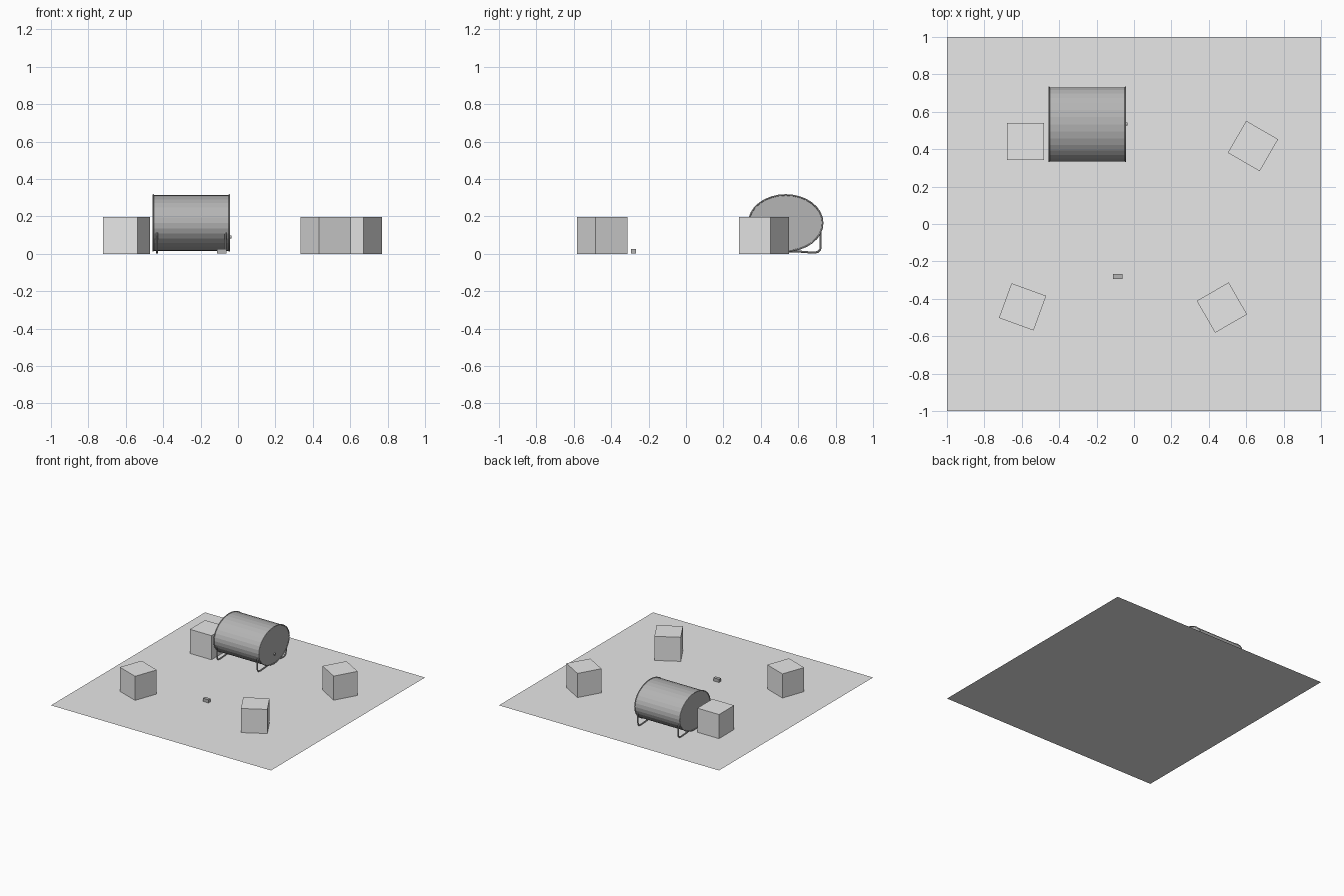
import bpy
import math
from mathutils import Matrix

cube = bpy.data.objects.get("Cube")
if cube:
    bpy.data.objects.remove(cube, do_unlink=True)


def make_material(name, grey):
    mat = bpy.data.materials.new(name)
    mat.use_nodes = True
    colour = (grey, grey, grey, 1)
    mat.diffuse_color = colour
    mat.node_tree.nodes["Principled BSDF"].inputs["Base Color"].default_value = colour
    return mat


light_grey = make_material("light grey", 0.8)
mid_grey = make_material("mid grey", 0.46)


def finish(name, mat):
    obj = bpy.context.object
    obj.name = name
    obj.data.materials.append(mat)
    return obj


def box(name, centre, size, mat, base=0.0, turn=0.0):
    bpy.ops.mesh.primitive_cube_add(size=1)
    obj = finish(name, mat)
    x, y = centre
    place = Matrix.Translation((x, y, base + size[2] / 2))
    place = place @ Matrix.Rotation(math.radians(turn), 4, "Z")
    obj.data.transform(place @ Matrix.Diagonal((*size, 1)))
    return obj


def tube(name, points, radius, closed=False):
    """Round tube through the points, turned into a mesh."""
    curve = bpy.data.curves.new(name, "CURVE")
    curve.dimensions = "3D"
    curve.bevel_depth = radius
    curve.bevel_resolution = 2
    curve.use_fill_caps = True
    spline = curve.splines.new("POLY")
    spline.points.add(len(points) - 1)
    for point, co in zip(spline.points, points):
        point.co = (*co, 1)
    spline.use_cyclic_u = closed
    obj = bpy.data.objects.new(name, curve)
    bpy.context.collection.objects.link(obj)
    bpy.ops.object.select_all(action="DESELECT")
    bpy.context.view_layer.objects.active = obj
    obj.select_set(True)
    bpy.ops.object.convert(target="MESH")
    obj = finish(name, mid_grey)
    bpy.ops.object.shade_smooth_by_angle()
    return obj


# Ground sheet
bpy.ops.mesh.primitive_plane_add(size=2)
finish("ground", light_grey)

# Four crates standing at different angles
crates = [("back_right", -0.58, 0.442, 0), ("back_left", 0.636, 0.417, -30),
          ("front_right", -0.596, -0.443, -20), ("front_left", 0.47, -0.447, 30)]
for label, x, y, turn in crates:
    box("crate_" + label, (x, y), (0.197, 0.197, 0.198), light_grey, turn=turn)

# Small block
box("small_block", (-0.087, -0.281), (0.05, 0.028, 0.026), mid_grey, base=0.001)

# Oval tank lying along x
mid_x, mid_y, mid_z = -0.25, 0.533, 0.165
half_y, half_z, half_length = 0.198, 0.15, 0.204
bpy.ops.mesh.primitive_cylinder_add(vertices=32, radius=1, depth=2)
tank = finish("tank", mid_grey)
tank.data.transform(Matrix.Translation((mid_x, mid_y, mid_z))
                    @ Matrix.Diagonal((half_length, half_y, half_z, 1))
                    @ Matrix.Rotation(math.pi / 2, 4, "Y"))

# Rims around both ends
angles = [math.tau * i / 32 for i in range(32)]
for side, label in ((-1, "right"), (1, "left")):
    ring = [(mid_x + side * half_length, mid_y + half_y * math.cos(a),
             mid_z + half_z * math.sin(a)) for a in angles]
    tube("rim_" + label, ring, 0.004, closed=True)

# Bent tube legs, mirrored front to back
half_leg = [(0.187, 0.115), (0.187, 0.04), (0.184, 0.022),
            (0.172, 0.01), (0.15, 0.006), (0.06, 0.013)]
profile = half_leg + [(-y, z) for y, z in reversed(half_leg)]
for side, label in ((-1, "right"), (1, "left")):
    path = [(mid_x + side * 0.183, mid_y + y, z) for y, z in profile]
    tube("leg_" + label, path, 0.0055)

# Drain tap on the left end
bpy.ops.mesh.primitive_cylinder_add(
    vertices=12, radius=0.009, depth=0.02,
    location=(mid_x + half_length, 0.535, 0.09), rotation=(0, math.pi / 2, 0))
finish("tap", mid_grey)
